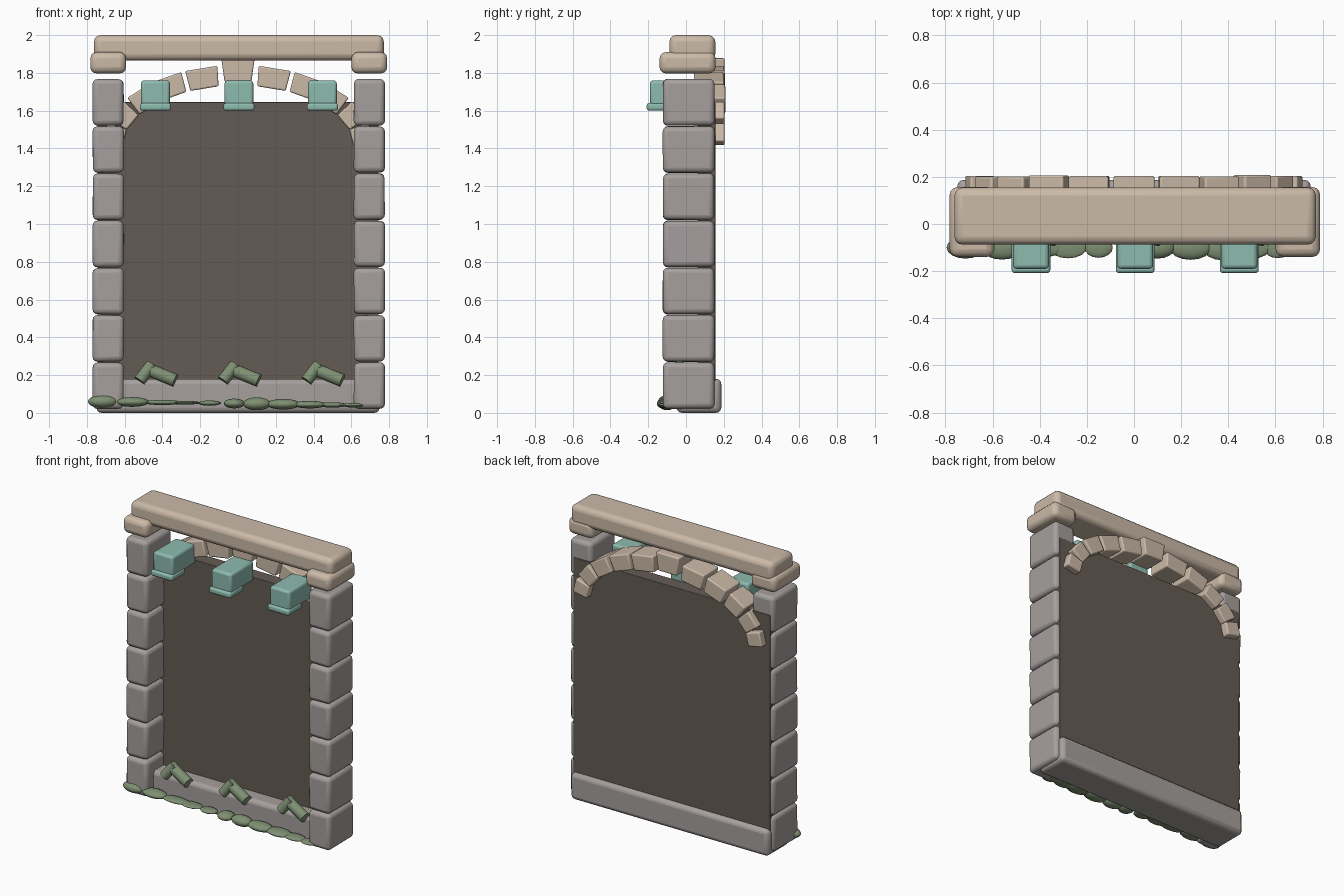
import bpy, bmesh, math, random
from mathutils import Vector, Matrix

random.seed(4)
cube = bpy.data.objects.get("Cube")
if cube:
    bpy.data.objects.remove(cube, do_unlink=True)


def material(name, rgb):
    m = bpy.data.materials.new(name)
    m.use_nodes = True
    m.diffuse_color = (*rgb, 1)
    bsdf = next(n for n in m.node_tree.nodes if n.type == 'BSDF_PRINCIPLED')
    bsdf.inputs["Base Color"].default_value = (*rgb, 1)
    return m


SAND = material("sandstone", (0.60, 0.49, 0.39))
GREY = material("grey_stone", (0.38, 0.35, 0.34))
DARK = material("dark_panel", (0.13, 0.105, 0.088))
AQUA = material("aqua_stone", (0.27, 0.50, 0.43))
MOSS = material("moss_green", (0.21, 0.28, 0.17))


def finish(name, bm, mat, bevel=0, angle=60):
    bmesh.ops.recalc_face_normals(bm, faces=bm.faces)
    mesh = bpy.data.meshes.new(name)
    bm.to_mesh(mesh)
    bm.free()
    mesh.materials.append(mat)
    ob = bpy.data.objects.new(name, mesh)
    bpy.context.collection.objects.link(ob)
    if bevel:
        mod = ob.modifiers.new("rounded_edges", 'BEVEL')
        mod.width = bevel
        mod.segments = 3
    bpy.ops.object.select_all(action='DESELECT')
    ob.select_set(True)
    bpy.context.view_layer.objects.active = ob
    bpy.ops.object.shade_smooth_by_angle(angle=math.radians(angle))
    return ob


def block(name, xs, ys, zs, mat, bevel=0.02, taper=1, wobble=0):
    """Box between the given limits; taper narrows the lower end in x."""
    bm = bmesh.new()
    bmesh.ops.create_cube(bm, size=1)
    mid = Vector([sum(p) / 2 for p in (xs, ys, zs)])
    size = Vector([p[1] - p[0] for p in (xs, ys, zs)])
    for v in bm.verts:
        if v.co.z < 0:
            v.co.x *= taper
        v.co = v.co * size + mid
        v.co += Vector([random.uniform(-wobble, wobble) for _ in range(3)])
    return finish(name, bm, mat, bevel)


# Back panel and sill
block("back_panel", (-0.745, 0.745), (0.06, 0.155), (0.1, 1.645), DARK, 0.004)
block("base_sill", (-0.75, 0.75), (-0.05, 0.187), (0, 0.18), GREY, 0.028)

# Stacked pillars with caps
for side, cx in (("right", -0.687), ("left", 0.695)):
    for i in range(7):
        z = 0.022 + i * 0.25
        block(f"{side}_pillar_block_{i + 1}", (cx - 0.082, cx + 0.082),
              (-0.122, 0.15), (z, z + 0.245), GREY, 0.026, wobble=0.002)
    block(f"{side}_pillar_cap", (cx - 0.095, cx + 0.095),
          (-0.14, 0.157), (1.797, 1.91), SAND, 0.034)

# Lintel
block("top_lintel", (-0.762, 0.772), (-0.088, 0.155), (1.865, 2.0), SAND, 0.035)

# Arch of wedge stones on a half ellipse
COUNT, A, B, BASE = 11, 0.66, 0.365, 1.42
for i in range(COUNT):
    t = math.pi * (i + 0.5) / COUNT
    key = i == COUNT // 2
    tangent = Vector((-A * math.sin(t), 0, B * math.cos(t)))
    length = tangent.length * math.pi / COUNT * 0.94
    high = 0.125 if key else 0.108
    ob = block("arch_keystone" if key else f"arch_stone_{i + 1}",
               (-length / 2, length / 2), (0.042, 0.2 + random.uniform(0, 0.008)),
               (-high / 2, high / 2), SAND, 0.009, 0.8 if key else 0.88)
    lean = math.atan2(-tangent.z, -tangent.x)
    lift = 0.03 if key else 0
    ob.matrix_world = (Matrix.Translation((A * math.cos(t), 0, BASE + B * math.sin(t) + lift))
                       @ Matrix.Rotation(-lean, 4, 'Y'))

# Three brackets under the lintel, each with a sprig on the sill below
def cylinder(bm, a, b, radius):
    a, b = Vector(a), Vector(b)
    rot = Vector((0, 0, 1)).rotation_difference(b - a).to_matrix().to_4x4()
    bmesh.ops.create_cone(bm, cap_ends=True, segments=12, radius1=radius,
                          radius2=radius, depth=(b - a).length,
                          matrix=Matrix.Translation((a + b) / 2) @ rot)


for n, x in enumerate((-0.437, 0.005, 0.447), 1):
    block(f"bracket_{n}", (x - 0.076, x + 0.076), (-0.19, 0.06), (1.625, 1.76), AQUA, 0.016)
    block(f"bracket_foot_{n}", (x - 0.082, x + 0.082), (-0.208, -0.06),
          (1.6, 1.64), AQUA, 0.013)
    bm = bmesh.new()
    cylinder(bm, (x - 0.085, -0.05, 0.17), (x - 0.02, -0.03, 0.255), 0.032)
    cylinder(bm, (x - 0.05, -0.025, 0.235), (x + 0.105, -0.06, 0.172), 0.035)
    finish(f"sprig_{n}", bm, MOSS, 0, 40)

# Moss clumps along the foot: x, half length, half height
clumps = [(-0.715, 0.08, 0.035), (-0.56, 0.09, 0.026), (-0.4, 0.1, 0.014),
          (-0.28, 0.08, 0.01), (-0.15, 0.06, 0.014), (-0.02, 0.055, 0.026),
          (0.1, 0.075, 0.034), (0.24, 0.09, 0.028), (0.38, 0.09, 0.02),
          (0.5, 0.08, 0.014), (0.61, 0.06, 0.012)]
for n, (x, long, high) in enumerate(clumps, 1):
    bm = bmesh.new()
    bmesh.ops.create_uvsphere(
        bm, u_segments=16, v_segments=10, radius=1,
        matrix=Matrix.Translation((x, -0.1, 0.06 - 0.015 * (x + 0.7)))
        @ Matrix.Diagonal((long, 0.05 + random.uniform(-0.008, 0.006), high, 1)))
    finish(f"moss_clump_{n}", bm, MOSS)
